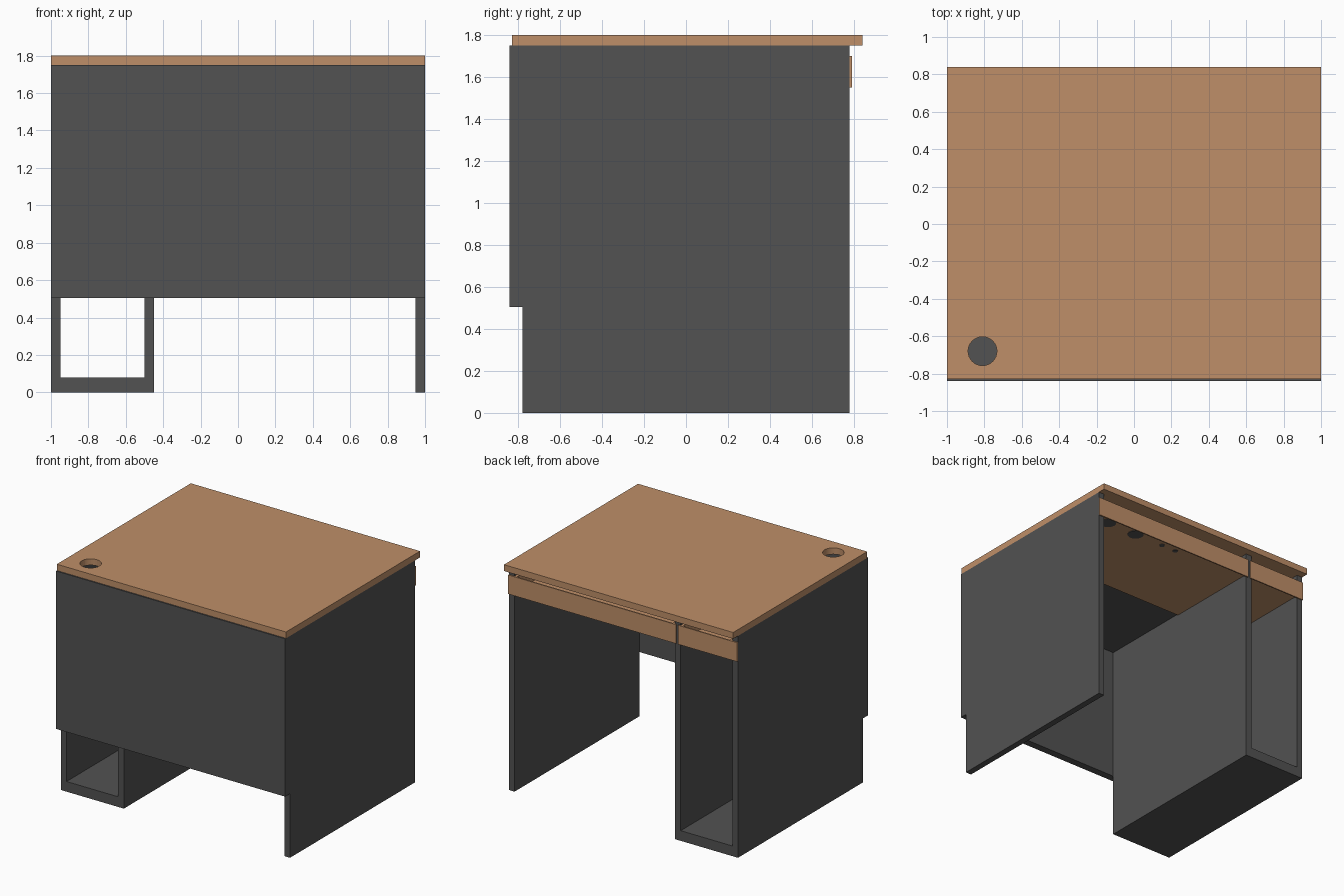
import bpy

cube = bpy.data.objects.get("Cube")
if cube:
    bpy.data.objects.remove(cube, do_unlink=True)


def material(name, color):
    m = bpy.data.materials.new(name)
    m.use_nodes = True
    m.diffuse_color = (*color, 1)
    bsdf = next(n for n in m.node_tree.nodes if n.type == 'BSDF_PRINCIPLED')
    bsdf.inputs["Base Color"].default_value = (*color, 1)
    return m


wood = material("warm wood", (0.52, 0.275, 0.14))
grey = material("dark grey", (0.084, 0.084, 0.084))


def box(name, x, y, z, mat):
    """Box from (min, max) ranges on each axis."""
    spans = (x, y, z)
    bpy.ops.mesh.primitive_cube_add(size=1, location=[(a + b) / 2 for a, b in spans])
    ob = bpy.context.object
    ob.name = name
    ob.scale = [b - a for a, b in spans]
    bpy.ops.object.transform_apply(location=False, rotation=False, scale=True)
    ob.data.materials.append(mat)
    return ob


def disc(name, x, y, z, radius, depth, mat):
    bpy.ops.mesh.primitive_cylinder_add(vertices=32, radius=radius, depth=depth,
                                        location=(x, y, z))
    ob = bpy.context.object
    ob.name = name
    ob.data.materials.append(mat)
    return ob


FRONT, BACK = -0.78, 0.78
TOP = 1.75

# Tabletop with a round cable hole
tabletop = box("tabletop", (-1, 1), (-0.83, 0.84), (TOP, 1.8), wood)
cutter = disc("cable_hole_cutter", -0.81, -0.68, 1.77, 0.077, 0.2, wood)
cutter.hide_render = True
cut = tabletop.modifiers.new("cable hole", 'BOOLEAN')
cut.operation = 'DIFFERENCE'
cut.solver = 'EXACT'
cut.object = cutter
bpy.context.view_layer.objects.active = tabletop
bpy.ops.object.modifier_apply(modifier=cut.name)
bpy.data.objects.remove(cutter, do_unlink=True)

# Upright panels, modesty panel and pedestal floor
for name, x in (("left_side_panel", 0.95), ("right_side_panel", -1.0),
                ("pedestal_inner_panel", -0.5)):
    box(name, (x, x + 0.05), (FRONT, BACK), (0, TOP), grey)
box("modesty_panel", (-1, 1), (-0.84, FRONT), (0.505, TOP), grey)
box("pedestal_floor", (-0.95, -0.5), (FRONT, BACK), (0, 0.08), grey)

# Cable tray behind the drawers
for name, x in (("wide_cable_tray", (-0.45, 0.95)), ("pedestal_cable_tray", (-0.95, -0.5))):
    box(name, x, (FRONT, -0.02), (1.58, 1.6), grey)


# Drawers: front plate plus an open tray
def drawer(name, front_x, tray_x):
    a, b = tray_x
    box(name + "_front", front_x, (BACK, 0.79), (1.55, 1.7), wood)
    box(name + "_bottom", tray_x, (-0.02, BACK), (1.57, 1.59), wood)
    box(name + "_end", tray_x, (-0.02, 0), (1.59, 1.7), wood)
    for side, x in (("right", a), ("left", b - 0.02)):
        box(f"{name}_{side}_wall", (x, x + 0.02), (0, BACK), (1.59, 1.7), wood)


drawer("wide_drawer", (-0.465, 1), (-0.449, 0.949))
drawer("small_drawer", (-1, -0.485), (-0.949, -0.501))

# Dark round inserts under the wide drawer
for i, (x, r) in enumerate(((0.85, 0.06), (0.58, 0.06), (0.32, 0.02), (0.19, 0.02))):
    disc(f"drawer_insert_{i + 1}", x, 0.71, 1.569, r, 0.006, grey)
